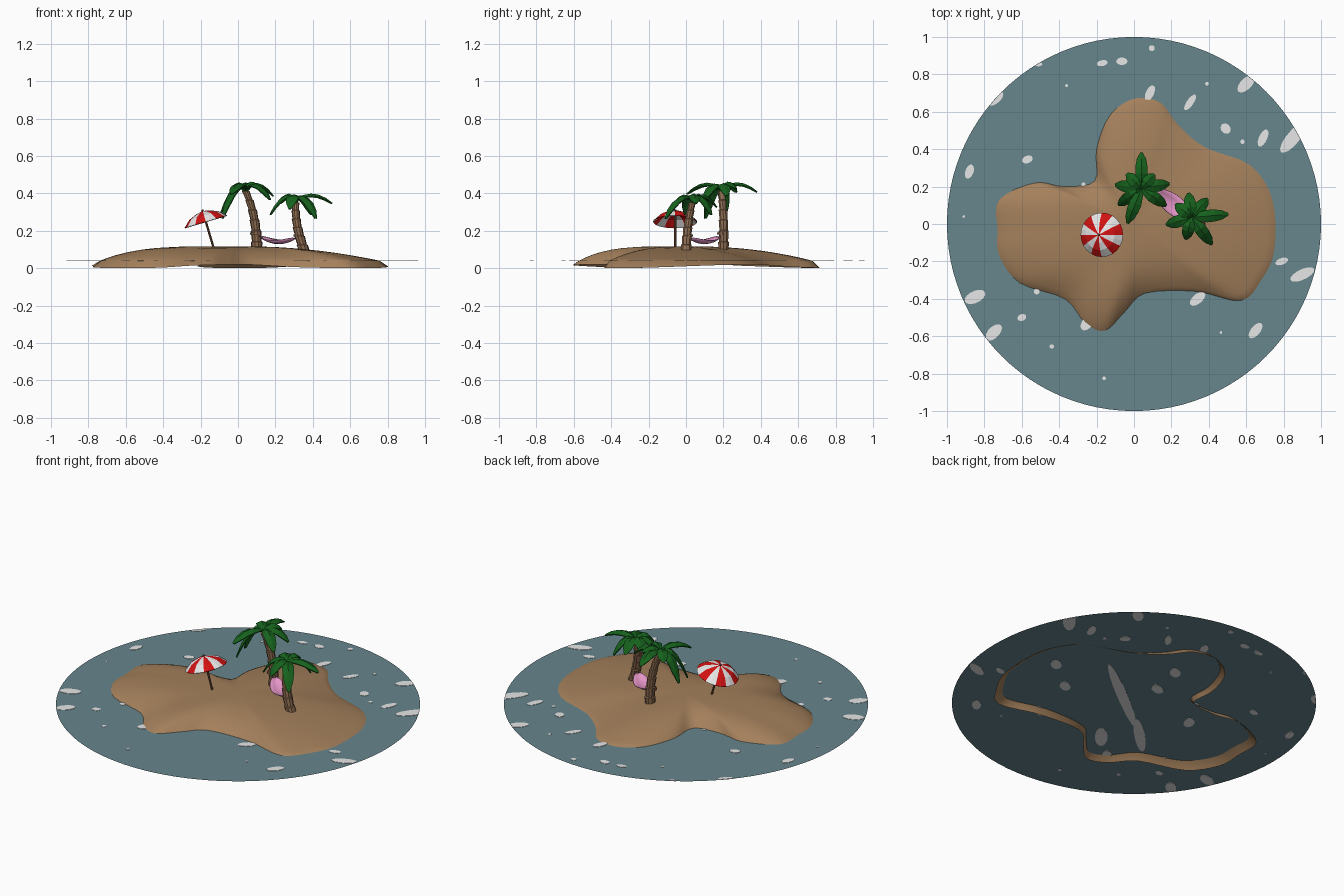
import bpy, bmesh, math
from mathutils import Vector, Matrix

if "Cube" in bpy.data.objects:
    bpy.data.objects.remove(bpy.data.objects["Cube"])

def material(name, r, g, b):
    m = bpy.data.materials.new(name)
    m.diffuse_color = (r, g, b, 1)
    m.use_nodes = True
    m.node_tree.nodes["Principled BSDF"].inputs["Base Color"].default_value = m.diffuse_color
    return m

SAND = material("sand", 0.37, 0.215, 0.105)
WATER = material("water", 0.135, 0.24, 0.265)
WHITE = material("white", 0.8, 0.8, 0.8)
RED = material("red", 0.65, 0.006, 0.006)
LEAF = material("leaf_green", 0.008, 0.12, 0.012)
TRUNK = material("trunk_brown", 0.27, 0.15, 0.08)
WOOD = material("pole_brown", 0.16, 0.07, 0.035)
PINK = material("hammock_pink", 0.85, 0.33, 0.62)

def finish(name, bm, mats, smooth=False, thickness=0):
    bmesh.ops.recalc_face_normals(bm, faces=bm.faces)
    me = bpy.data.meshes.new(name)
    bm.to_mesh(me)
    bm.free()
    for m in mats:
        me.materials.append(m)
    ob = bpy.data.objects.new(name, me)
    bpy.context.collection.objects.link(ob)
    if smooth:
        me.shade_smooth()
    if thickness:
        mod = ob.modifiers.new("thickness", 'SOLIDIFY')
        mod.thickness = thickness
        mod.offset = 0
    return ob

def loft(bm, rings, closed=True, cap_first=False, cap_last=False):
    vs = [[bm.verts.new(p) for p in ring] for ring in rings]
    n = len(vs[0])
    for a, b in zip(vs, vs[1:]):
        for i in range(n if closed else n - 1):
            j = (i + 1) % n
            bm.faces.new((a[i], a[j], b[j], b[i]))
    if cap_first:
        bm.faces.new(vs[0])
    if cap_last:
        bm.faces.new(vs[-1])
    return vs

def circle(c, r, n, rot=Matrix.Identity(3)):
    return [Vector(c) + rot @ Vector((r * math.cos(2 * math.pi * i / n),
            r * math.sin(2 * math.pi * i / n), 0)) for i in range(n)]

SEA = 0.04

# Water disc
bm = bmesh.new()
bm.faces.new([bm.verts.new(p) for p in circle((0, 0, SEA), 1, 96)])
finish("water", bm, [WATER])

# Foam plates: x, y, half length, half width, tilt in degrees
patches = [(-.17, .86, .03, .016, 10), (-.065, .87, .03, .02, 0), (-.51, .855, .02, .012, 0),
           (-.74, .67, .05, .025, 40), (.085, .7, .045, .022, 65), (.3, .65, .05, .018, 55),
           (.49, .51, .03, .025, 130), (.6, .75, .06, .03, 45), (.85, .46, .10, .035, 50),
           (.69, .46, .05, .022, 65), (.94, .45, .04, .02, 50), (-.57, .345, .03, .02, 20),
           (-.88, .28, .04, .022, 70), (-.85, -.39, .06, .032, 25), (-.6, -.5, .025, .018, 20),
           (-.75, -.58, .055, .03, 45), (-.25, -.53, .045, .028, 50), (.34, -.4, .05, .026, 40),
           (.65, -.57, .05, .025, 50), (.9, -.27, .07, .028, 25), (.79, -.2, .035, .018, 20)]
hidden = [(.1, .02, .36, .03, 38), (-.25, -.25, .18, .03, 45), (-.1, -.4, .1, .035, 50),
          (.6, .05, .05, .03, 45), (.04, .4, .05, .03, 45), (.41, -.1, .05, .03, 40),
          (-.37, .03, .05, .03, 60), (0, .2, .05, .03, 30)]
dots = [(.095, .94, .016), (-.36, .74, .008), (.39, .75, .01), (.58, .44, .012), (-.91, .04, .007),
        (-.52, -.36, .016), (-.44, -.655, .012), (-.16, -.825, .01), (.465, -.58, .007), (-.27, .21, .012)]
bm = bmesh.new()
for x, y, a, b, t in patches + hidden + [(x, y, r, r, 0) for x, y, r in dots]:
    rot = Matrix.Rotation(math.radians(t), 3, 'Z') @ Matrix.Diagonal((a, b, 1))
    rings = []
    for dz in (-.002, .002):
        ring = circle((x, y, 0), 1, 14, rot)
        for p in ring:
            if p.length > .997:
                p *= .997 / p.length
            p.z = SEA + dz
        rings.append(ring)
    loft(bm, rings, True, True, True)
finish("foam", bm, [WHITE])

# Sand island: shoreline curve scaled inwards over a dome profile
shore = [(-.72, .13), (-.53, .22), (-.37, .2), (-.21, .23), (-.2, .4), (-.13, .58), (0, .67),
         (.14, .65), (.235, .53), (.38, .41), (.62, .315), (.74, .13), (.75, -.14), (.68, -.3),
         (.57, -.41), (.33, -.36), (.06, -.37), (-.05, -.47), (-.155, -.57), (-.26, -.53),
         (-.37, -.4), (-.61, -.315), (-.72, -.17), (-.73, -.03)]
P = [Vector(p) for p in shore]
outline = []
for i in range(len(P)):
    a, b, c, d = (P[(i + k) % len(P)] for k in (-1, 0, 1, 2))
    for t in (0, .25, .5, .75):
        outline.append(.5 * (2 * b + (c - a) * t + (2 * a - 5 * b + 4 * c - d) * t * t
                             + (3 * b - a - 3 * c + d) * t ** 3))

def sand_point(q, s):
    th = math.atan2(q.y, q.x)
    if s > 1:
        z = .01 + .01 * math.sin(3 * th)
    else:
        z = SEA + .077 * (1 - s ** (3 - math.cos(th) - .7 * math.sin(th)))
    return Vector((q.x * s, q.y * s, z))

bm = bmesh.new()
loft(bm, [[sand_point(q, s) for q in outline]
          for s in (.05, .15, .3, .45, .6, .7, .8, .88, .94, 1, 1.06)], True, True)
finish("sand_island", bm, [SAND], smooth=True)

# Palms: ringed trunk along a bent path, then drooping folded leaves
def palm(name, base, mid, top, leaves):
    base, mid, top = Vector(base), Vector(mid), Vector(top)
    ctrl = 2 * mid - (base + top) / 2
    at = lambda t: (1 - t) ** 2 * base + 2 * t * (1 - t) * ctrl + t * t * top
    bm = bmesh.new()
    rings, n = [], 6
    for k in range(n):
        r = .03 - .012 * k / n
        rings += [circle(at(k / n), r * .9, 10), circle(at((k + .93) / n), r * 1.02, 10)]
    loft(bm, rings, True, True, True)
    finish(name + "_trunk", bm, [TRUNK])
    bm = bmesh.new()
    for ang, length, tip in leaves:
        a = math.radians(ang)
        out, side = Vector((math.cos(a), math.sin(a), 0)), Vector((-math.sin(a), math.cos(a), 0))
        rings = []
        for t, w in ((0, .008), (.2, .022), (.42, .032), (.62, .031), (.82, .024), (1, .006)):
            z = .13 * t * (1 - t) + tip * t * t + .012
            c = top + out * length * t + Vector((0, 0, z))
            fold = Vector((0, 0, -.4 * w))
            rings.append([c - side * w + fold, c, c + side * w + fold])
        loft(bm, rings, False)
    finish(name + "_leaves", bm, [LEAF], thickness=.007)

palm("back_palm", (.1, .2, .08), (.088, .2, .26), (.04, .19, .415),
     [(90, .19, -.02), (48, .1, .0), (10, .15, -.04), (-35, .16, -.06),
      (-112, .2, -.03), (172, .14, -.15), (215, .15, -.16), (135, .11, -.02)])
palm("front_palm", (.36, 0, .08), (.318, .01, .22), (.308, .035, .355),
     [(196, .14, -.08), (140, .11, -.02), (97, .13, -.04), (50, .13, -.08),
      (5, .195, -.02), (-53, .18, -.1), (-105, .12, -.05)])

# Hammock with rope ends and trunk wraps
A, B = Vector((.1, .195, .185)), Vector((.325, .01, .175))
along = B - A
side = Vector((-along.y, along.x, 0)).normalized()
sling = lambda t: A + along * t - Vector((0, 0, .2 * t * (1 - t)))
bm = bmesh.new()
rings = []
for i in range(13):
    t = .1 + .8 * i / 12
    w = .012 + .04 * math.sin(math.pi * i / 12) ** .7
    rings.append([sling(t) + side * w * u + Vector((0, 0, .35 * w * u * u))
                  for u in (-1, -.5, 0, .5, 1)])
loft(bm, rings, False)
finish("hammock", bm, [PINK], smooth=True, thickness=.004)
bm = bmesh.new()
for t0, t1 in ((0, .11), (.89, 1)):
    loft(bm, [circle(sling(t), .004, 6) for t in (t0, t1)], True, True, True)
for c, r in ((A - Vector((.005, 0, 0)), .03), (B, .028)):
    loft(bm, [circle(c + Vector((0, 0, dz)), r, 10) for dz in (-.006, .006)], True, True, True)
finish("hammock_ropes", bm, [TRUNK])

# Beach umbrella, tilted to the left
tilt = Matrix.Rotation(math.radians(-16.5), 3, 'Y')
foot = Vector((-.125, -.058, .09))
up = lambda h: foot + tilt @ Vector((0, 0, h))
bm = bmesh.new()
loft(bm, [circle(up(h), .006, 8, tilt) for h in (0, .232)], True, True, True)
finish("umbrella_pole", bm, [WOOD])
bm = bmesh.new()
loft(bm, [circle(up(h), r, 24, tilt) for h, r in
          ((.222, .006), (.214, .04), (.198, .08), (.164, .117))], True, True)
bm.faces.ensure_lookup_table()
for f in bm.faces:
    local = tilt.inverted() @ (f.calc_center_median() - foot)
    panel = int((math.atan2(local.y, local.x) % (2 * math.pi)) / (math.pi / 6))
    f.material_index = panel % 2
finish("umbrella_canopy", bm, [RED, WHITE], thickness=.004)
